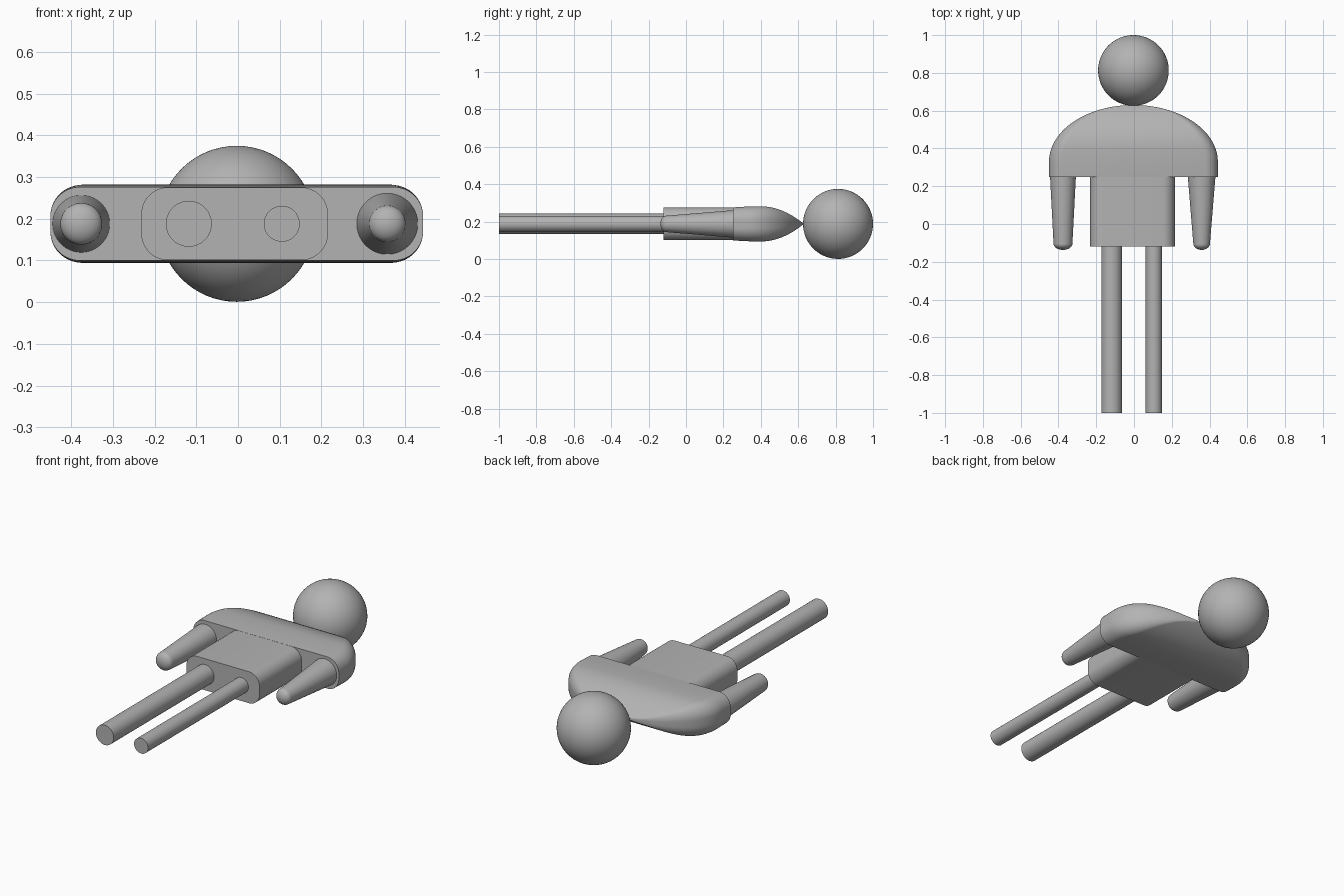
import bpy
import bmesh
from math import cos, sin, pi, sqrt, radians

if "Cube" in bpy.data.objects:
    bpy.data.objects.remove(bpy.data.objects["Cube"])

MID_Z = 0.188
CORNER_STEPS = 12

grey = bpy.data.materials.new("plain grey")
grey.use_nodes = True
grey.diffuse_color = (0.45, 0.45, 0.45, 1)
grey.node_tree.nodes["Principled BSDF"].inputs["Base Color"].default_value = grey.diffuse_color


def finish(obj, name):
    obj.name = name
    obj.data.materials.append(grey)
    bpy.ops.object.select_all(action="DESELECT")
    obj.select_set(True)
    bpy.context.view_layer.objects.active = obj
    bpy.ops.object.shade_smooth_by_angle(angle=radians(35))


def loft(name, x, sections):
    """Skin rounded rectangles (y, half width, half height, corner radius) along y."""
    bm = bmesh.new()
    rings = []
    for y, w, h, r in sections:
        ring = []
        for i in range(4 * CORNER_STEPS):
            a = 2 * pi * (i + 0.5) / (4 * CORNER_STEPS)
            sx = 1 if cos(a) > 0 else -1
            sz = 1 if sin(a) > 0 else -1
            ring.append(bm.verts.new((x + sx * (w - r) + r * cos(a), y,
                                      MID_Z + sz * (h - r) + r * sin(a))))
        rings.append(ring)
    for a, b in zip(rings, rings[1:]):
        for i in range(len(a)):
            j = (i + 1) % len(a)
            bm.faces.new((a[i], a[j], b[j], b[i]))
    bm.faces.new(rings[0])
    bm.faces.new(rings[-1])
    bmesh.ops.recalc_face_normals(bm, faces=bm.faces)
    mesh = bpy.data.meshes.new(name)
    bm.to_mesh(mesh)
    bm.free()
    obj = bpy.data.objects.new(name, mesh)
    bpy.context.collection.objects.link(obj)
    finish(obj, name)


def round_loft(name, x, profile):
    loft(name, x, [(y, r, r, r) for y, r in profile])


# Head
bpy.ops.mesh.primitive_uv_sphere_add(segments=64, ring_count=32, radius=0.187,
                                     location=(-0.003, 0.813, MID_Z))
finish(bpy.context.object, "head")

# Shoulders: elliptical outline from above, lens-shaped from the side
sections = []
STEPS = 36
for i in range(STEPS + 1):
    y = 0.25 + 0.379 * sin(i / STEPS * pi / 2)
    t = max(0, (y - 0.33) / 0.3)
    w = 0.447 * sqrt(1 - t * t)
    u = (y - 0.4) / (0.23 if y > 0.4 else 0.6)
    h = 0.094 * (1 - u * u)
    sections.append((y, w, h, 0.8 * min(w, h)))
loft("shoulders", -0.003, sections)

# Torso
loft("torso", -0.008, [(-0.12, 0.224, 0.0875, 0.065), (0.3, 0.224, 0.0875, 0.065)])

# Arms taper to a low domed hand; the right one is slightly slimmer at the top
for name, x, top, tip in (("right_arm", -0.376, 0.069, 0.05), ("left_arm", 0.358, 0.074, 0.044)):
    dome = [(-0.105 - 0.032 * sin(a * pi / 16), tip * cos(a * pi / 16)) for a in range(8)]
    round_loft(name, x, [(0.26, top), *dome, (-0.137, 0.002)])

# Legs
for name, x, r in (("right_leg", -0.118, 0.055), ("left_leg", 0.105, 0.043)):
    round_loft(name, x, [(-1, r), (-0.1, r)])
